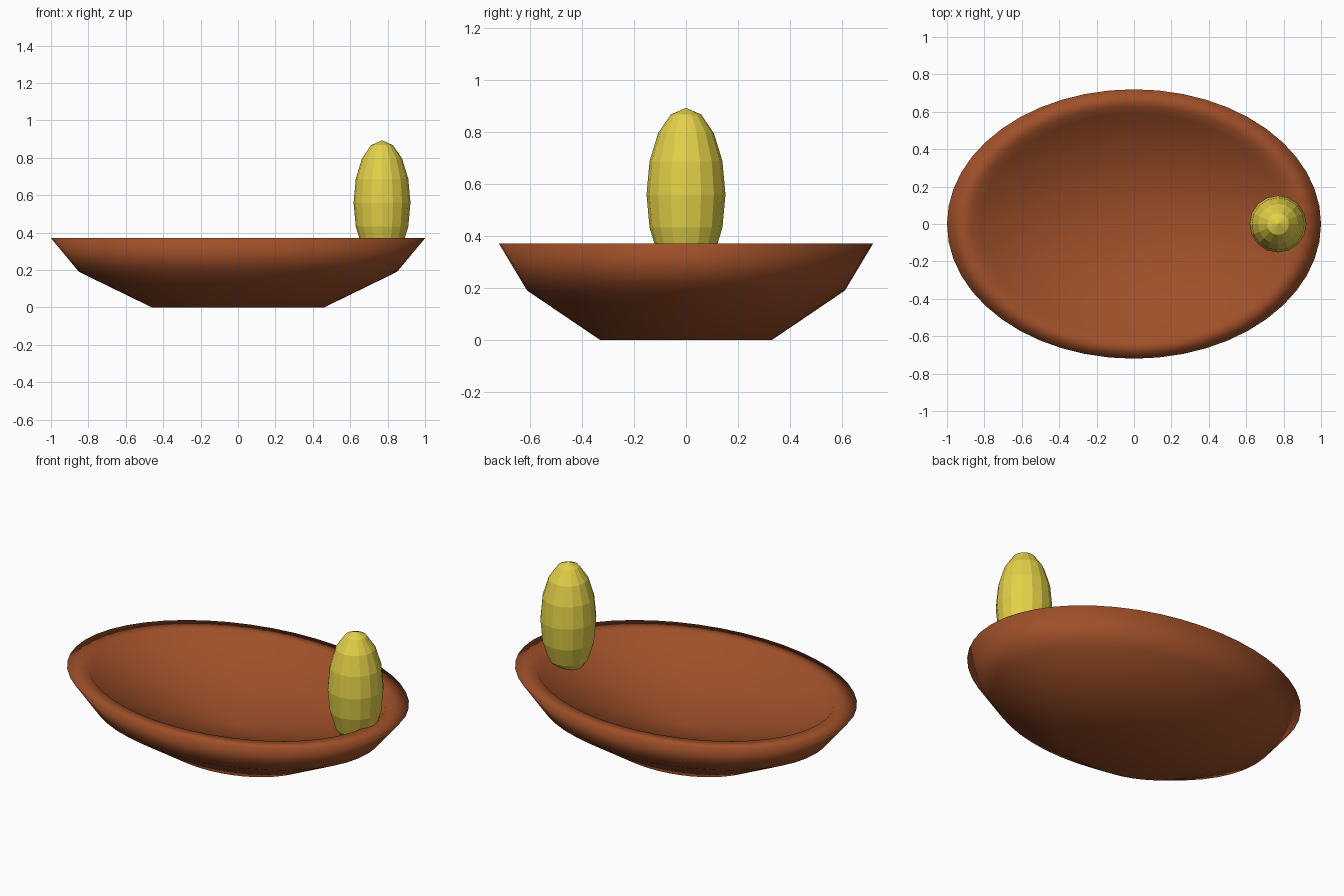
import bpy, bmesh, math

if "Cube" in bpy.data.objects:
    bpy.data.objects.remove(bpy.data.objects["Cube"])


def material(name, color):
    m = bpy.data.materials.new(name)
    m.diffuse_color = (*color, 1)
    m.use_nodes = True
    m.node_tree.nodes["Principled BSDF"].inputs["Base Color"].default_value = m.diffuse_color
    return m


def add_object(name, bm, mat, smooth):
    bmesh.ops.recalc_face_normals(bm, faces=bm.faces)
    for f in bm.faces:
        f.smooth = smooth
    me = bpy.data.meshes.new(name)
    bm.to_mesh(me)
    bm.free()
    me.materials.append(mat)
    ob = bpy.data.objects.new(name, me)
    bpy.context.collection.objects.link(ob)
    return ob


clay = material("brown clay", (0.347, 0.079, 0.022))
yellow = material("flame yellow", (0.77, 0.64, 0.065))

# Oval dish: closed profile (radius, height) from underside to inner floor
SIDES, OVAL = 48, 0.72
profile = [(0.46, 0), (0.85, 0.19), (1.0, 0.37), (0.87, 0.37), (0.82, 0.315)]
bm = bmesh.new()
rings = []
for r, z in profile:
    angles = [2 * math.pi * i / SIDES for i in range(SIDES)]
    rings.append([bm.verts.new((r * math.cos(a), r * OVAL * math.sin(a), z))
                  for a in angles])
for lower, upper in zip(rings, rings[1:]):
    for i in range(SIDES):
        j = (i + 1) % SIDES
        bm.faces.new((lower[i], lower[j], upper[j], upper[i]))
# Underside and shallow inner floor fans
for ring, z in ((rings[0], 0), (rings[-1], 0.13)):
    centre = bm.verts.new((0, 0, z))
    for i in range(SIDES):
        bm.faces.new((ring[i], ring[(i + 1) % SIDES], centre))
add_object("oval_dish", bm, clay, True)

# Faceted flame standing at one end of the dish
bm = bmesh.new()
bmesh.ops.create_uvsphere(bm, u_segments=16, v_segments=8, radius=1)
bmesh.ops.scale(bm, vec=(0.152, 0.152, 0.333), verts=bm.verts)
bmesh.ops.translate(bm, vec=(0.77, 0, 0.56), verts=bm.verts)
add_object("flame", bm, yellow, False)
